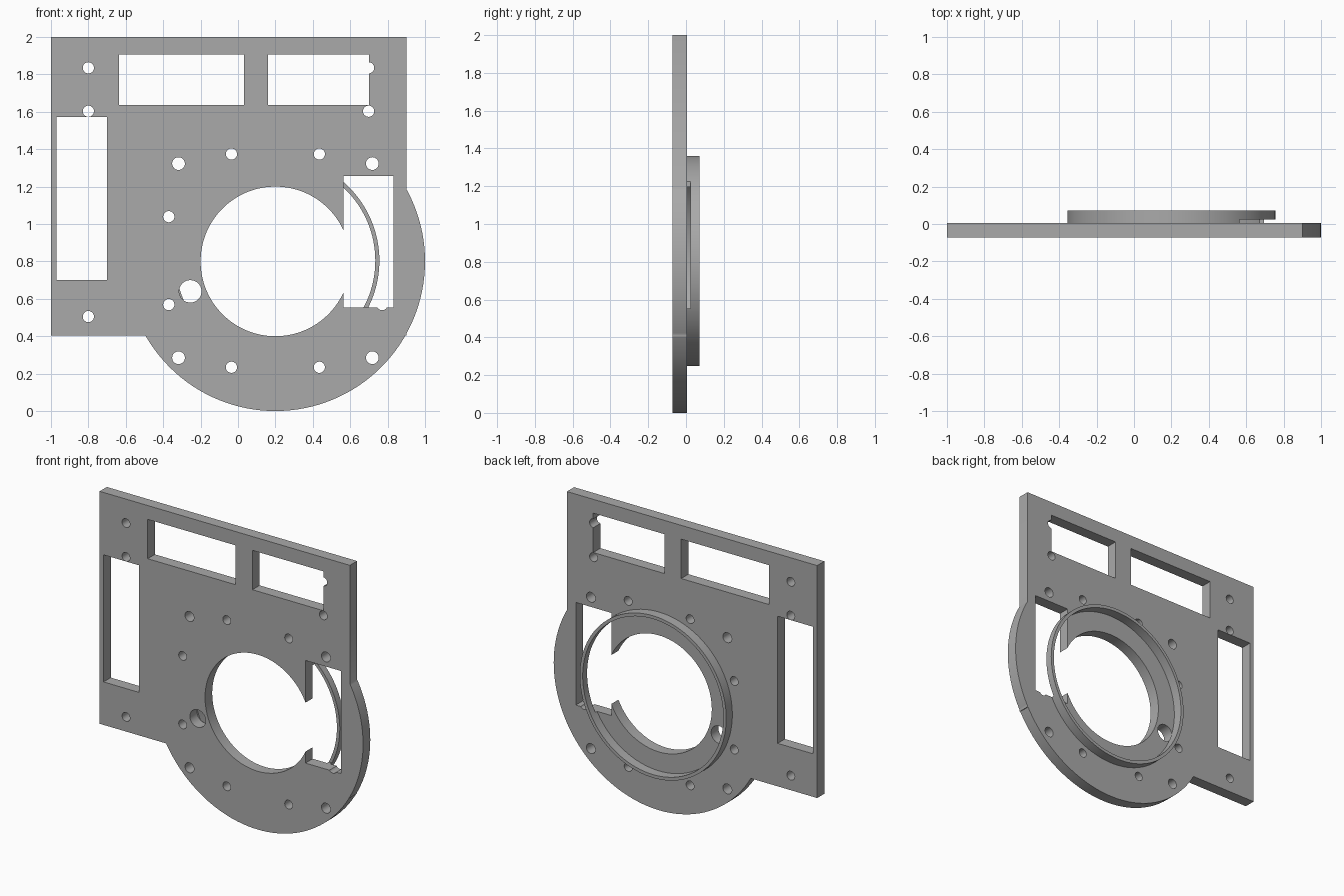
import bpy, math

if "Cube" in bpy.data.objects:
    bpy.data.objects.remove(bpy.data.objects["Cube"], do_unlink=True)

grey = bpy.data.materials.new("plain grey")
grey.use_nodes = True
colour = (0.40, 0.40, 0.40, 1)
grey.diffuse_color = colour
grey.node_tree.nodes["Principled BSDF"].inputs["Base Color"].default_value = colour

FRONT, FACE, BACK = -0.072, 0.006, 0.072   # plate front, plate back, ring back
CX, CZ = 0.2, 0.8                          # centre of the round part


def finish(ob, name):
    ob.name = name
    ob.data.materials.clear()
    ob.data.materials.append(grey)
    return ob


def box(name, x0, x1, z0, z1, y0=FRONT, y1=FACE):
    bpy.ops.mesh.primitive_cube_add(size=1, location=((x0 + x1) / 2, (y0 + y1) / 2, (z0 + z1) / 2))
    ob = bpy.context.object
    ob.scale = (x1 - x0, y1 - y0, z1 - z0)
    bpy.ops.object.transform_apply(location=True, rotation=True, scale=True)
    return finish(ob, name)


def disc(name, x, z, r, y0=FRONT, y1=FACE, sides=128):
    bpy.ops.mesh.primitive_cylinder_add(vertices=sides, radius=r, depth=y1 - y0,
                                        location=(x, (y0 + y1) / 2, z),
                                        rotation=(math.pi / 2, 0, 0))
    bpy.ops.object.transform_apply(location=True, rotation=True, scale=True)
    return finish(bpy.context.object, name)


def combine(target, tool, operation="DIFFERENCE"):
    tool.hide_render = True
    mod = target.modifiers.new("combine", "BOOLEAN")
    mod.operation, mod.solver, mod.object = operation, "EXACT", tool
    bpy.context.view_layer.objects.active = target
    bpy.ops.object.modifier_apply(modifier=mod.name)
    bpy.data.objects.remove(tool, do_unlink=True)


# Plate: rectangle joined with a large disc
plate = box("mounting_plate", -1, 0.9, 0.405, 2)
combine(plate, disc("round_part", CX, CZ, 0.8), "UNION")

# Central bore
combine(plate, disc("bore_cutter", CX, CZ, 0.4, -0.2, 0.2))

# Rectangular windows
for x0, x1, z0, z1 in [(-0.97, -0.7, 0.7, 1.572), (-0.635, 0.032, 1.635, 1.905),
                       (0.16, 0.7, 1.635, 1.905), (0.563, 0.832, 0.553, 1.257)]:
    combine(plate, box("window_cutter", x0, x1, z0, z1, -0.2, 0.2))

# Screw holes: plate edges, then mirrored groups around the bore
holes = [(-0.8, 1.835, 0.03), (-0.8, 1.603, 0.03), (-0.8, 0.505, 0.03),
         (0.698, 1.835, 0.03), (0.698, 1.603, 0.03), (-0.255, 0.64, 0.06)]
for sx in (-1, 1):
    for sz in (-1, 1):
        holes.append((CX + sx * 0.235, CZ + 0.004 + sz * 0.57, 0.03))
        holes.append((CX + sx * 0.518, CZ + 0.004 + sz * 0.519, 0.034))
        if sx < 0 or sz < 0:
            holes.append((CX + sx * 0.57, CZ + 0.004 + sz * 0.235, 0.03))
for x, z, r in holes:
    combine(plate, disc("hole_cutter", x, z, r, -0.2, 0.2, 32))

# Raised ring on the back, relieved where it crosses the side window
ring = disc("back_ring", CX, CZ + 0.004, 0.556, FACE, BACK)
combine(ring, disc("ring_bore_cutter", CX, CZ + 0.004, 0.534, -0.2, 0.2))
combine(ring, box("ring_relief_cutter", 0.563, 0.832, 0.553, 1.257, -0.2, 0.024))

for ob in (plate, ring):
    bpy.ops.object.select_all(action="DESELECT")
    ob.select_set(True)
    bpy.context.view_layer.objects.active = ob
    bpy.ops.object.shade_smooth_by_angle(angle=math.radians(30))
